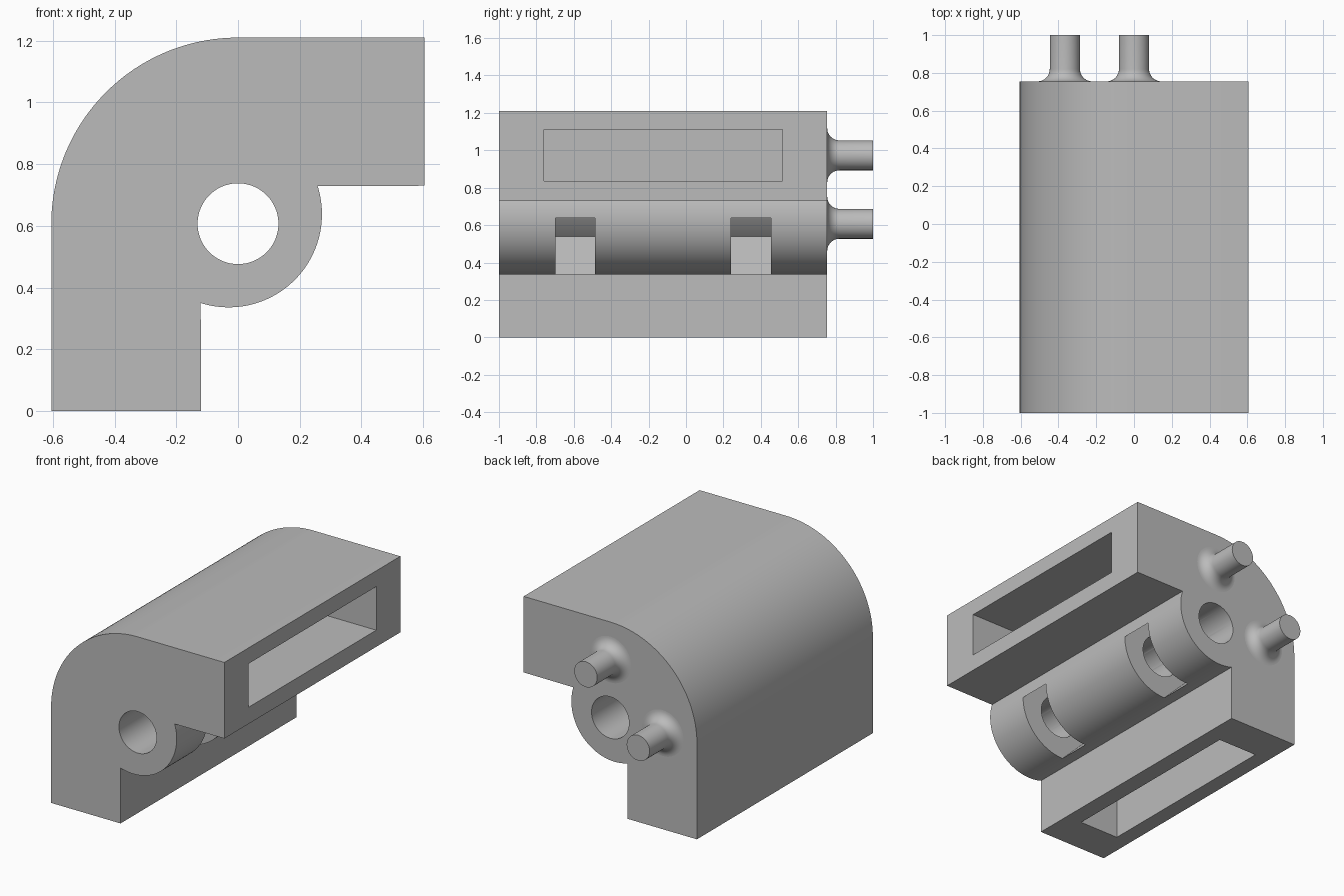
import bpy, bmesh
from math import sin, cos, radians, pi
from mathutils import Matrix, Vector

cube = bpy.data.objects.get("Cube")
if cube:
    bpy.data.objects.remove(cube, do_unlink=True)

FRONT, BACK = -1.0, 0.755
HALF = 0.605            # half width, also the outer bend radius
AXIS_Z = 0.607          # height of the bore

grey = bpy.data.materials.new("plain grey")
grey.use_nodes = True
grey.diffuse_color = (0.5, 0.5, 0.5, 1)
grey.node_tree.nodes["Principled BSDF"].inputs["Base Color"].default_value = grey.diffuse_color


def make_object(name, bm):
    bmesh.ops.recalc_face_normals(bm, faces=bm.faces)
    mesh = bpy.data.meshes.new(name)
    bm.to_mesh(mesh)
    bm.free()
    mesh.materials.append(grey)
    obj = bpy.data.objects.new(name, mesh)
    bpy.context.collection.objects.link(obj)
    return obj


def select(obj):
    bpy.ops.object.select_all(action='DESELECT')
    obj.select_set(True)
    bpy.context.view_layer.objects.active = obj


def arc(cx, cz, r, start, end, steps):
    angles = [radians(start + (end - start) * i / steps) for i in range(steps + 1)]
    return [(cx + r * cos(a), cz + r * sin(a)) for a in angles]


def extrude_profile(name, points, y0, y1):
    bm = bmesh.new()
    face = bm.faces.new([bm.verts.new((x, y0, z)) for x, z in points])
    grown = bmesh.ops.extrude_face_region(bm, geom=[face])["geom"]
    verts = [v for v in grown if isinstance(v, bmesh.types.BMVert)]
    bmesh.ops.translate(bm, verts=verts, vec=(0, y1 - y0, 0))
    return make_object(name, bm)


def box(name, x, y, z, tilt=0):
    # each argument is a (low, high) span; tilt turns the box about the bore
    bm = bmesh.new()
    bmesh.ops.create_cube(bm, size=1)
    for v in bm.verts:
        v.co = Vector([(lo + hi) / 2 + c * (hi - lo) for c, (lo, hi) in zip(v.co, (x, y, z))])
    if tilt:
        bm.transform(Matrix.Translation((0, 0, AXIS_Z)) @ Matrix.Rotation(tilt, 4, 'Y'))
    return make_object(name, bm)


def cut(target, cutter):
    select(target)
    mod = target.modifiers.new("cut", 'BOOLEAN')
    mod.operation = 'DIFFERENCE'
    mod.solver = 'EXACT'
    mod.object = cutter
    bpy.ops.object.modifier_apply(modifier=mod.name)
    bpy.data.objects.remove(cutter, do_unlink=True)


def smooth(obj):
    select(obj)
    bpy.ops.object.shade_smooth_by_angle(angle=radians(30))


# Corner body: two arms, rounded outer bend and a barrel inside the corner
outline = arc(0, HALF, HALF, 180, 90, 48)
outline += [(HALF, 2 * HALF), (HALF, 0.73)]
outline += arc(-0.03, 0.638, 0.302, 17.5, -107.5, 56)
outline += [(-0.12, 0), (-HALF, 0)]
body = extrude_profile("corner_body", outline, FRONT, BACK)

# Bore through the barrel
cut(body, extrude_profile("bore_cutter", arc(0, AXIS_Z, 0.131, 0, 354.375, 63), -1.1, 0.9))

# Rectangular pockets in the arm ends
pocket_y = (-0.76, 0.515)
cut(body, box("side_pocket_cutter", (0.125, 0.7), pocket_y, (0.835, 1.11)))
cut(body, box("bottom_pocket_cutter", (-0.505, -0.23), pocket_y, (-0.1, 0.48)))

# Diagonal slots across the barrel, opening into the bore
for span in ((-0.697, -0.487), (0.24, 0.455)):
    cut(body, box("slot_cutter", (-0.12, 0.4), span, (-0.215, 0.215), tilt=pi / 4))
smooth(body)


# Filleted pegs on the back face
def peg(name, x, z):
    rings = [(0, BACK - 0.01), (0.145, BACK - 0.01)]
    rings += arc(0.145, BACK + 0.065, 0.065, 270, 180, 10)
    rings += [(0.08, 1.0), (0, 1.0)]
    bm = bmesh.new()
    verts = [bm.verts.new((r, y, 0)) for r, y in rings]
    edges = [bm.edges.new(pair) for pair in zip(verts, verts[1:])]
    bmesh.ops.spin(bm, geom=verts + edges, cent=(0, 0, 0), axis=(0, 1, 0),
                   angle=2 * pi, steps=48)
    bmesh.ops.remove_doubles(bm, verts=bm.verts, dist=0.0001)
    obj = make_object(name, bm)
    obj.location = (x, 0, z)
    smooth(obj)


peg("upper_peg", 0, 0.973)
peg("side_peg", -0.366, AXIS_Z)
